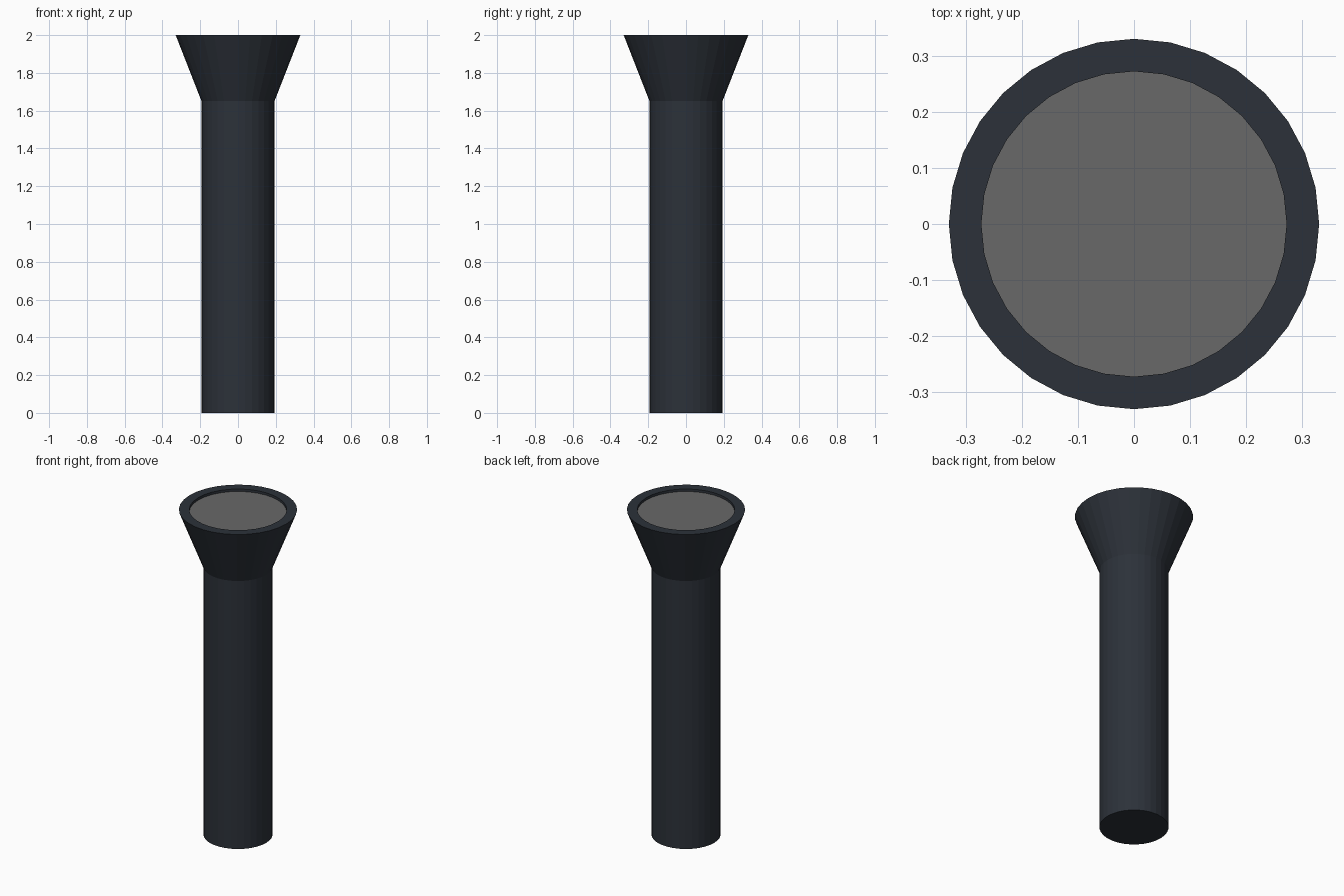
import bpy, bmesh, math

if "Cube" in bpy.data.objects:
    bpy.data.objects.remove(bpy.data.objects["Cube"])

SIDES = 32


def material(name, color):
    m = bpy.data.materials.new(name)
    m.diffuse_color = color
    m.use_nodes = True
    m.node_tree.nodes["Principled BSDF"].inputs["Base Color"].default_value = m.diffuse_color
    return m


def lathe(name, profile, mats, cap_mats):
    """Flat-faced revolved shell, closed at the first and last ring."""
    bm = bmesh.new()
    rings = []
    for r, z in profile:
        rings.append([bm.verts.new((r * math.cos(a), r * math.sin(a), z))
                      for a in (2 * math.pi * i / SIDES for i in range(SIDES))])
    for lo, hi in zip(rings, rings[1:]):
        for i in range(SIDES):
            j = (i + 1) % SIDES
            bm.faces.new((lo[i], lo[j], hi[j], hi[i]))
    bottom = bm.faces.new(rings[0][::-1])
    top = bm.faces.new(rings[-1])
    bottom.material_index, top.material_index = cap_mats
    mesh = bpy.data.meshes.new(name)
    bm.to_mesh(mesh)
    bm.free()
    for m in mats:
        mesh.materials.append(m)
    obj = bpy.data.objects.new(name, mesh)
    bpy.context.collection.objects.link(obj)
    return obj


casing = material("dark_casing", (0.025, 0.031, 0.041, 1))
glass = material("lens_glass", (0.14, 0.14, 0.14, 0.5))

# Torch: straight handle, flared head, flat rim and slightly sunken lens
lathe("flashlight",
      [(0.193, 0.0), (0.193, 1.65), (0.33, 2.0), (0.272, 2.0), (0.272, 1.985)],
      [casing, glass], (0, 1))
